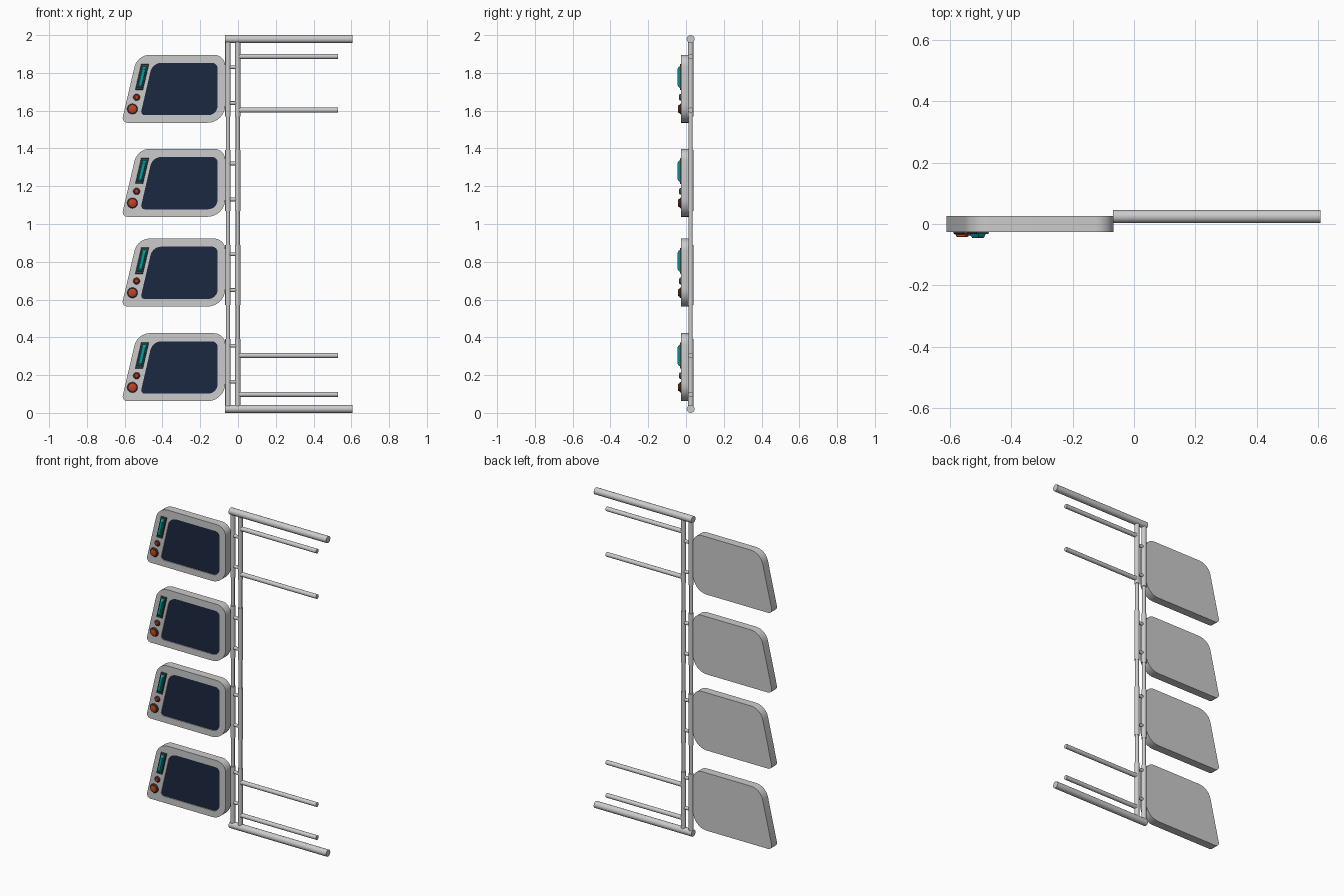
import bpy, bmesh
from math import radians, sin, cos, pi, tan
from mathutils import Vector

if "Cube" in bpy.data.objects:
    bpy.data.objects.remove(bpy.data.objects["Cube"])

SLOPE = 0.232          # lean of the panel's outer edge (x per z)
BAR_Y = 0.0245         # depth of the frame tubes


def material(name, rgb):
    m = bpy.data.materials.new(name)
    m.diffuse_color = (*rgb, 1)
    m.use_nodes = True
    m.node_tree.nodes["Principled BSDF"].inputs["Base Color"].default_value = m.diffuse_color
    return m


NAVY = material("screen_navy", (0.012, 0.022, 0.055))
TEAL = material("lamp_teal", (0.0, 0.36, 0.36))
RED = material("button_red", (0.6, 0.05, 0.015))
DARK = material("trim_dark", (0.06, 0.06, 0.06))


def finish(name, bm, mat=None):
    bmesh.ops.recalc_face_normals(bm, faces=bm.faces[:])
    me = bpy.data.meshes.new(name)
    bm.to_mesh(me)
    bm.free()
    for p in me.polygons:
        p.use_smooth = True
    me.set_sharp_from_angle(angle=radians(30))
    if mat:
        me.materials.append(mat)
    ob = bpy.data.objects.new(name, me)
    bpy.context.collection.objects.link(ob)
    return ob


def loft(name, sections, mat=None):
    """Skin a list of (outline in xz, y) sections and cap both ends."""
    bm = bmesh.new()
    loops = [[bm.verts.new((x, y, z)) for x, z in pts] for pts, y in sections]
    n = len(loops[0])
    for a, b in zip(loops, loops[1:]):
        for i in range(n):
            j = (i + 1) % n
            bm.faces.new((a[i], a[j], b[j], b[i]))
    bm.faces.new(loops[0])
    bm.faces.new(loops[-1])
    return finish(name, bm, mat)


def tube(name, a, b, r, sides=20):
    a, b = Vector(a), Vector(b)
    d = b - a
    bm = bmesh.new()
    bmesh.ops.create_cone(bm, cap_ends=True, segments=sides, radius1=r, radius2=r, depth=d.length)
    bm.transform(d.to_track_quat('Z', 'Y').to_matrix().to_4x4())
    bmesh.ops.translate(bm, vec=(a + b) / 2, verts=bm.verts[:])
    return finish(name, bm)


def rounded(corners, steps=8):
    """Fillet a counter-clockwise polygon given as (x, z, radius)."""
    out = []
    for i, (x, z, r) in enumerate(corners):
        p = Vector((x, z))
        u = (Vector(corners[i - 1][:2]) - p).normalized()
        v = (Vector(corners[(i + 1) % len(corners)][:2]) - p).normalized()
        half = u.angle(v) / 2
        c = p + (u + v).normalized() * (r / sin(half))
        s = p + u * (r / tan(half)) - c
        sweep = pi - 2 * half
        for k in range(steps + 1):
            t = sweep * k / steps
            out.append((c.x + s.x * cos(t) - s.y * sin(t), c.y + s.x * sin(t) + s.y * cos(t)))
    return out


def circle(x, z, r, n=24):
    return [(x + r * cos(2 * pi * i / n), z + r * sin(2 * pi * i / n)) for i in range(n)]


def slanted(x, z, w, h):
    """Upright rectangle leaning with the panel edge."""
    s = SLOPE * h / 2
    return [(x - s - w / 2, z - h / 2), (x - s + w / 2, z - h / 2),
            (x + s + w / 2, z + h / 2), (x + s - w / 2, z + h / 2)]


def button(name, x, z, r, front):
    # grey collar with a red domed cap
    loft(name + "_collar", [(circle(x, z, r), -0.024), (circle(x, z, r), -0.030),
                            (circle(x, z, r * 0.85), -0.034)], DARK)
    loft(name + "_cap", [(circle(x, z, r * 0.72), -0.030), (circle(x, z, r * 0.72), front + 0.003),
                         (circle(x, z, r * 0.5), front)], RED)


def panel(z0):
    def shape(corners):
        return rounded([(x, z0 + z, r) for x, z, r in corners])
    outer = shape([(-0.617, 0, 0.025), (-0.067, 0, 0.095), (-0.067, 0.36, 0.06), (-0.533, 0.36, 0.085)])
    inner = shape([(-0.517, 0.04, 0.018), (-0.108, 0.04, 0.05), (-0.108, 0.317, 0.03), (-0.453, 0.317, 0.06)])
    # housing with recessed face, then the screen
    loft("panel_housing", [(outer, 0.026), (outer, -0.026), (inner, -0.026), (inner, -0.019)])
    loft("screen", [(inner, -0.0185), (inner, -0.0205)], NAVY)
    # slanted lamp in a dark bezel
    lx, lz = -0.508, z0 + 0.242
    loft("lamp_bezel", [(slanted(lx, lz, 0.042, 0.14), -0.024), (slanted(lx, lz, 0.036, 0.134), -0.033)], DARK)
    loft("lamp", [(slanted(lx, lz, 0.024, 0.116), -0.031), (slanted(lx, lz, 0.022, 0.108), -0.038),
                  (slanted(lx, lz, 0.016, 0.085), -0.0455)], TEAL)
    button("large_button", -0.559, z0 + 0.073, 0.028, -0.043)
    button("small_button", -0.537, z0 + 0.135, 0.018, -0.038)


# four control panels
for base in (1.536, 1.038, 0.563, 0.062):
    panel(base)

# heavy top and bottom rails
for name, z in (("top_rail", 1.979), ("bottom_rail", 0.021)):
    tube(name, (-0.068, BAR_Y, z), (0.606, BAR_Y, z), 0.021)

# thin side rods
for z in (1.887, 1.603, 0.304, 0.098):
    tube("side_rod", (0, BAR_Y, z), (0.53, BAR_Y, z), 0.0135)

# paired uprights: slim core with thicker sleeves
for x in (-0.053, -0.001):
    tube("upright_core", (x, BAR_Y, 0.03), (x, BAR_Y, 1.97), 0.011)
    for lo, hi in ((0.03, 0.39), (0.57, 0.89), (1.068, 1.393), (1.57, 1.97)):
        tube("upright_sleeve", (x, BAR_Y, lo), (x, BAR_Y, hi), 0.0145)

# short rungs joining the uprights
for z in (1.83, 1.64, 1.32, 1.13, 0.84, 0.65, 0.355, 0.165):
    tube("rung", (-0.053, BAR_Y, z), (-0.001, BAR_Y, z), 0.010)
